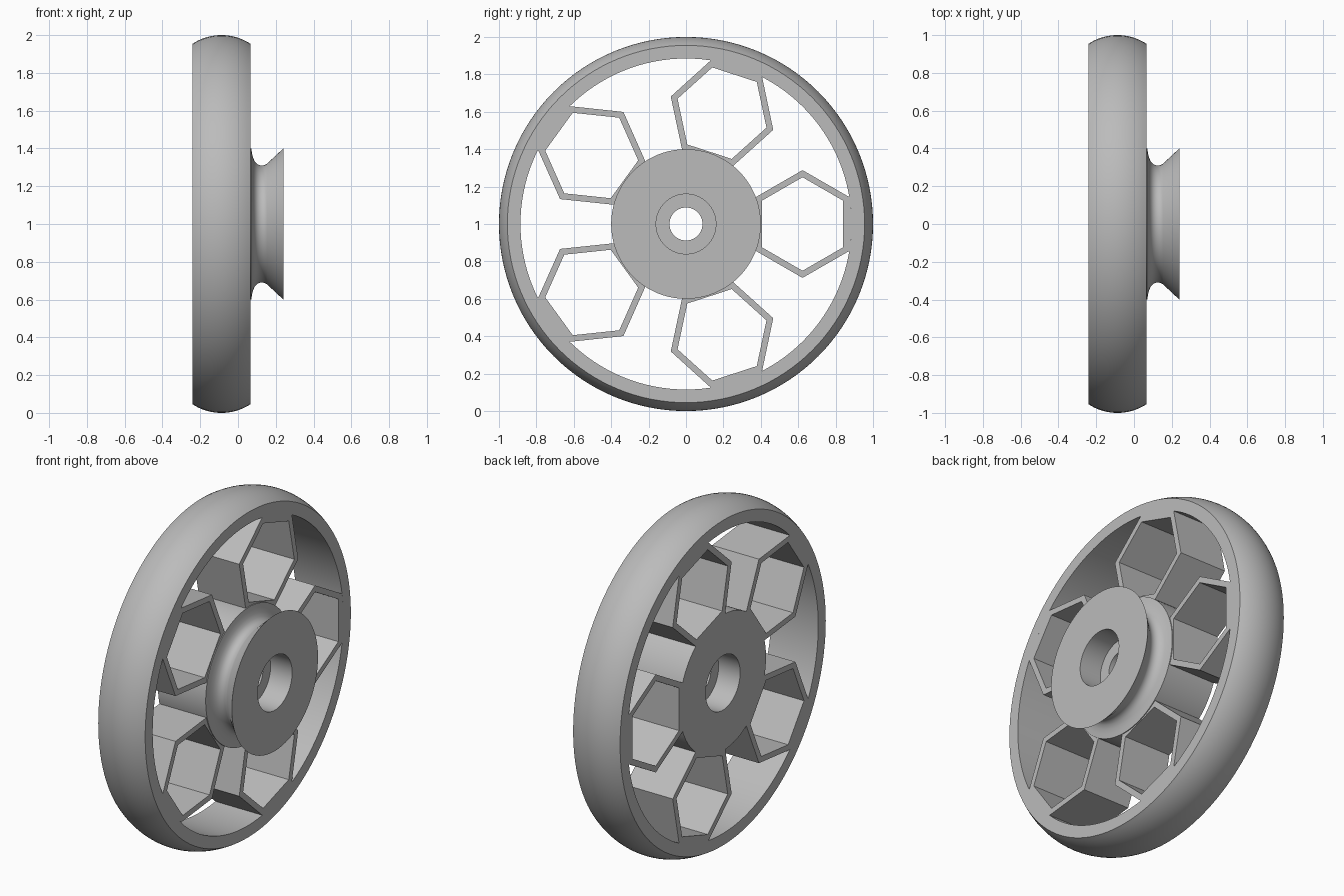
import bpy, bmesh, math

cube = bpy.data.objects.get("Cube")
if cube:
    bpy.data.objects.remove(cube, do_unlink=True)

BACK, FRONT, END = -0.24, 0.065, 0.24   # wheel faces and pulley end along x
RIM_IN, AXLE_Z = 0.885, 1.0
SEGS = 128

grey = bpy.data.materials.new("plain grey")
grey.use_nodes = True
grey.diffuse_color = (0.5, 0.5, 0.5, 1)
grey.node_tree.nodes["Principled BSDF"].inputs["Base Color"].default_value = (0.5, 0.5, 0.5, 1)


def finish(bm, name, smooth):
    bmesh.ops.recalc_face_normals(bm, faces=bm.faces)
    mesh = bpy.data.meshes.new(name)
    bm.to_mesh(mesh)
    bm.free()
    mesh.materials.append(grey)
    obj = bpy.data.objects.new(name, mesh)
    obj.location.z = AXLE_Z
    bpy.context.collection.objects.link(obj)
    if smooth:
        bpy.ops.object.select_all(action='DESELECT')
        obj.select_set(True)
        bpy.context.view_layer.objects.active = obj
        bpy.ops.object.shade_smooth_by_angle(angle=math.radians(25))
    return obj


def lathe(name, profile):
    """Spin a closed (x, radius) profile around the axle."""
    bm = bmesh.new()
    rings = []
    for i in range(SEGS):
        a = math.tau * i / SEGS
        rings.append([bm.verts.new((x, r * math.cos(a), r * math.sin(a))) for x, r in profile])
    n = len(profile)
    for i in range(SEGS):
        p, q = rings[i], rings[(i + 1) % SEGS]
        for j in range(n):
            k = (j + 1) % n
            bm.faces.new((p[j], p[k], q[k], q[j]))
    return finish(bm, name, True)


# Rim: flat sides and a crowned tread
mid, half, crown = (BACK + FRONT) / 2, (FRONT - BACK) / 2, 0.045
tread_r = (half ** 2 + crown ** 2) / (2 * crown)
sweep = math.asin(half / tread_r)
tread = []
for i in range(17):
    a = sweep * (i / 8 - 1)
    tread.append((mid + tread_r * math.sin(a), 1 - tread_r + tread_r * math.cos(a)))
lathe("rim", [(BACK, RIM_IN)] + tread + [(FRONT, RIM_IN)])

# Hub with pulley groove, and a bore narrowed by a central lip
groove = [(0.07, 0.40), (0.074, 0.375), (0.08, 0.35), (0.09, 0.329), (0.102, 0.317),
          (0.116, 0.311), (0.13, 0.31), (0.143, 0.313), (0.154, 0.32)]
bore = [(END, 0.16), (0.1, 0.16), (0.1, 0.088), (-0.1, 0.088), (-0.1, 0.16), (BACK, 0.16)]
lathe("hub_pulley", [(BACK, 0.40)] + groove + [(END, 0.40)] + bore)


# Hexagonal spoke cells, each closed against the rim by a curved outer wall
def hex_points(radius, centre=0.623):
    return [(centre + radius * math.cos(math.radians(30 + 60 * i)),
             radius * math.sin(math.radians(30 + 60 * i))) for i in range(6)]


def spoke_cell(name, turn):
    inner, outer = hex_points(0.25), hex_points(0.288)
    edge = math.atan2(outer[0][1], outer[0][0])
    for i in (0, 5):
        a = edge if i == 0 else -edge
        outer[i] = (RIM_IN * math.cos(a), RIM_IN * math.sin(a))
    # Arc points carry the outer wall along the rim
    steps = 8
    for i in range(1, steps):
        a = edge * (2 * i / steps - 1)
        outer.append((RIM_IN * math.cos(a), RIM_IN * math.sin(a)))
        t = i / steps
        inner.append((inner[0][0], inner[5][1] * (1 - t) + inner[0][1] * t))
    bm = bmesh.new()
    c, s = math.cos(turn), math.sin(turn)

    def loop(points, x):
        return [bm.verts.new((x, u * c - v * s, u * s + v * c)) for u, v in points]
    ib, ob, jf, of = loop(inner, BACK), loop(outer, BACK), loop(inner, FRONT), loop(outer, FRONT)
    n = len(inner)
    for i in range(n):
        k = (i + 1) % n
        for a, b in ((ib, ob), (ob, of), (of, jf), (jf, ib)):
            bm.faces.new((a[i], a[k], b[k], b[i]))
    return finish(bm, name, False)


for i in range(5):
    spoke_cell(f"spoke_cell_{i + 1}", math.tau * i / 5)
